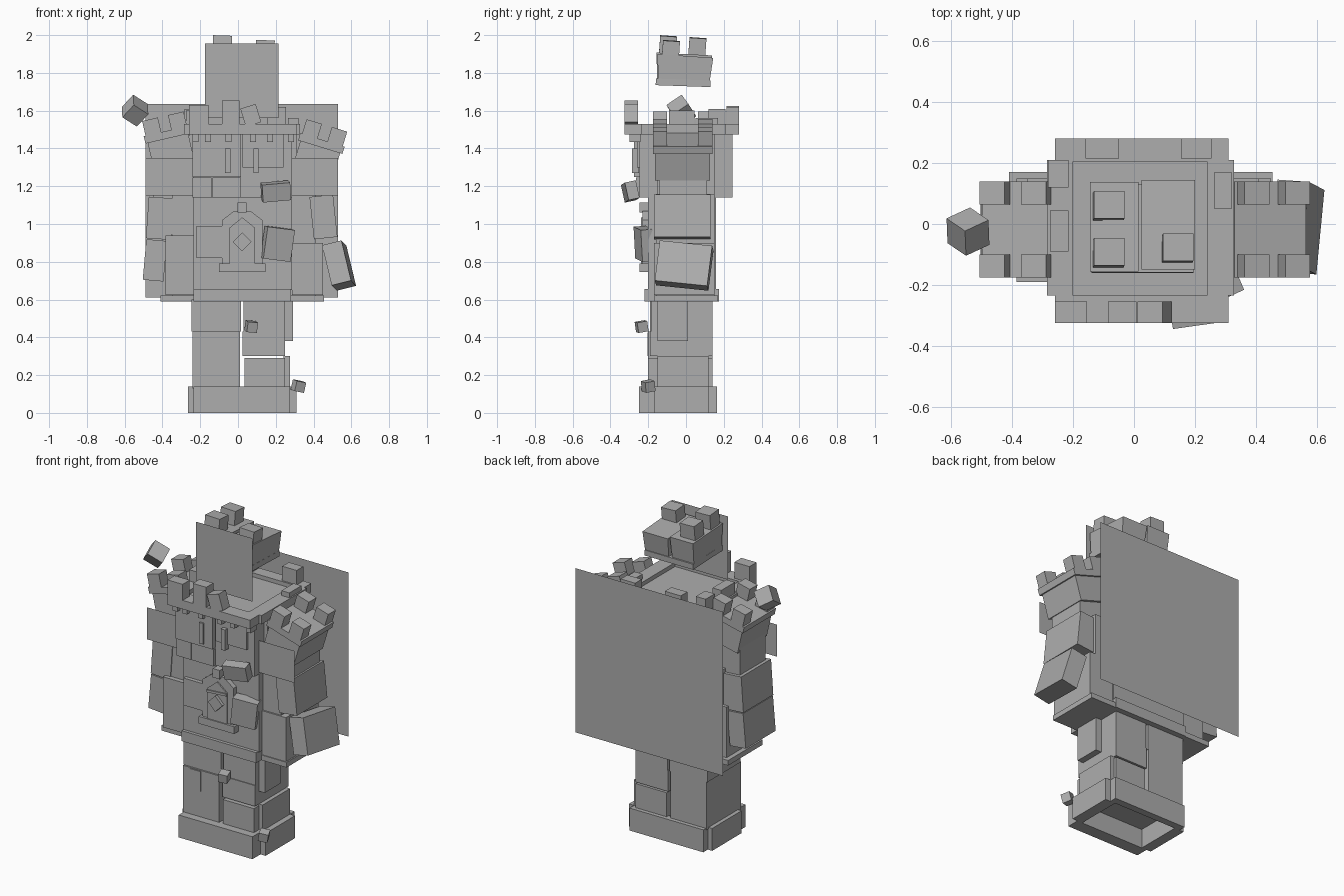
import bpy
from mathutils import Euler, Vector
from math import radians

old = bpy.data.objects.get("Cube")
if old:
    bpy.data.objects.remove(old, do_unlink=True)

stone = bpy.data.materials.new("grey_stone")
stone.use_nodes = True
GREY = (0.42, 0.42, 0.42, 1)
stone.diffuse_color = GREY
stone.node_tree.nodes["Principled BSDF"].inputs["Base Color"].default_value = GREY


def mesh(name, verts, faces):
    me = bpy.data.meshes.new(name)
    me.from_pydata([tuple(v) for v in verts], [], faces)
    me.materials.append(stone)
    ob = bpy.data.objects.new(name, me)
    bpy.context.collection.objects.link(ob)
    return ob


CUBE = [(0, 1, 3, 2), (4, 6, 7, 5), (0, 4, 5, 1), (2, 3, 7, 6), (0, 2, 6, 4), (1, 5, 7, 3)]


def block(name, x, y, z, rot=(0, 0, 0), taper=1.0):
    """Box from (low, high) ranges, turned in degrees about its middle."""
    c = Vector([sum(r) / 2 for r in (x, y, z)])
    h = [(r[1] - r[0]) / 2 for r in (x, y, z)]
    turn = Euler([radians(a) for a in rot]).to_matrix()
    verts = []
    for i in (-1, 1):
        for j in (-1, 1):
            for k in (-1, 1):
                s = taper if k < 0 else 1
                verts.append(c + turn @ Vector((i * h[0] * s, j * h[1] * s, k * h[2])))
    return mesh(name, verts, CUBE)


def cube(name, c, size, rot=(0, 0, 0)):
    return block(name, *[(v - size / 2, v + size / 2) for v in c], rot=rot)


def sheet(name, x, y, z):
    mesh(name, [(x[0], y, z[0]), (x[1], y, z[0]), (x[1], y, z[1]), (x[0], y, z[1])], [(0, 1, 2, 3)])


def prism(name, outline, y):
    """Front outline of (x, z) points, extruded along y."""
    n = len(outline)
    verts = [(px, d, pz) for d in y for px, pz in outline]
    faces = [tuple(range(n)), tuple(reversed(range(n, 2 * n)))]
    faces += [(i, i + n, (i + 1) % n + n, (i + 1) % n) for i in range(n)]
    mesh(name, verts, faces)


# Flat sheets
sheet("back_sheet", (-.49, .53), .335, (.61, 1.635))
sheet("head_sheet", (-.175, .215), -.165, (1.56, 1.955))
sheet("chest_sheet", (-.49, .53), -.2, (1.15, 1.35))

# Hollow plinth with stepped corners
block("plinth_front", (-.235, .275), (-.25, -.17), (0, .14))
block("plinth_back", (-.235, .275), (.12, .165), (0, .14))
block("plinth_right", (-.265, -.2), (-.17, .12), (0, .14))
block("plinth_left", (.24, .31), (-.17, .12), (0, .14))
block("plinth_cap", (-.235, .275), (-.18, .13), (.12, .135))

# Legs
block("right_leg_lower", (-.24, .01), (-.2, .14), (.13, .43))
block("right_leg_upper", (-.245, .015), (-.19, .14), (.43, .6))
block("right_leg_patch", (-.19, -.115), (-.205, -.18), (.3, .425))
block("left_leg_lower", (.035, .25), (-.2, .14), (.13, .29))
block("left_leg_middle", (.025, .25), (-.19, .14), (.3, .43))
block("left_leg_upper", (.03, .25), (-.185, .14), (.43, .6))
block("left_leg_side_block", (.24, .29), (-.15, .01), (.38, .6))
block("left_leg_foot_block", (.24, .275), (-.15, .12), (.13, .3))
cube("leg_chip", (.07, -.235, .457), .055, (10, 5, 15))
cube("foot_chip", (.32, -.2, .142), .055, (10, 10, 25))

# Belt
block("belt", (-.41, .455), (-.17, .17), (.59, .622))
block("belt_front", (-.235, .28), (-.22, .175), (.59, .655))

# Torso
block("lower_torso", (-.35, .41), (-.16, .15), (.62, 1.16))
block("lower_torso_core", (-.235, .285), (-.2, .16), (.65, 1.16))
block("right_hip_block", (-.385, -.22), (-.19, .15), (.625, .94))
block("left_hip_block", (.285, .45), (-.17, .15), (.625, .9))
block("belly_block", (-.22, -.085), (-.225, -.15), (.82, .99))
block("upper_torso", (-.235, .285), (-.245, .245), (1.14, 1.48))
block("chest_block", (-.24, .015), (-.275, -.2), (1.25, 1.48))
block("chest_block_left", (.025, .24), (-.26, -.2), (1.3, 1.48))
block("rib_block_outer", (-.24, -.14), (-.265, -.2), (1.14, 1.245))
block("rib_block_inner", (-.135, .015), (-.265, -.2), (1.14, 1.245))
block("flank_block_left", (.27, .31), (-.15, .15), (1.16, 1.48))
block("flank_block_right", (-.26, -.22), (-.15, .15), (1.16, 1.48))
for x in (-.055, .095):
    block("slit_frame", (x - .014, x + .014), (-.285, -.25), (1.27, 1.4))
for x in (-.225, -.16, -.05, .08, .17, .28):
    block("corbel", (x - .016, x + .016), (-.3, -.24), (1.435, 1.48))
block("loose_chest_block", (.125, .275), (-.325, -.265), (1.125, 1.22), (12, -5, 8))
block("loose_belly_block", (.135, .285), (-.255, -.19), (.81, .98), (5, 7, 15))

# Gate
prism("gate_frame", [(-.085, .79), (.13, .79), (.13, 1.02), (.065, 1.07), (-.02, 1.07), (-.085, 1.02)], (-.23, -.18))
prism("gate_door", [(-.045, .79), (.09, .79), (.09, .98), (.022, 1.035), (-.045, .98)], (-.238, -.22))
cube("gate_diamond", (.022, -.222, .905), .07, (0, 45, 0)).scale = (1, 1, 1)
block("gate_bar", (-.045, .09), (-.245, -.23), (.96, .975), (0, -4, 0))
block("gate_sill", (-.1, .145), (-.245, -.18), (.745, .79))
block("gate_keystone", (-.003, .045), (-.245, -.18), (1.06, 1.115))

# Battlement
block("roof", (-.235, .275), (-.235, .205), (1.47, 1.505))
for name, x, y in (("front", (-.26, .31), (-.325, -.235)), ("back", (-.26, .31), (.205, .28)),
                   ("right", (-.285, -.2), (-.235, .21)), ("left", (.24, .328), (-.235, .21))):
    block("parapet_" + name, x, y, (1.475, 1.53))
front, back = (-.325, -.255), (.215, .28)
for x, y, top, tilt in (((-.26, -.155), front, 1.63, 0), ((-.085, .008), front, 1.655, 0),
                        ((.025, .11), front, 1.625, -17), ((-.16, -.05), back, 1.625, 0),
                        ((.155, .255), back, 1.62, 0), ((-.283, -.215), (.12, .21), 1.61, 0),
                        ((-.275, -.215), (-.09, .045), 1.6, 0), ((.265, .32), (.05, .17), 1.56, 0)):
    block("merlon", x, y, (1.525, top), (0, tilt, 0))

# Shoulders with caps and merlons, tilting down outwards
for side, name, cx, cz, tilt in ((-1, "right", -.355, 1.385, -13), (1, "left", .415, 1.34, 17)):
    rot = (0, tilt, 0)
    turn = Euler((0, radians(tilt), 0)).to_matrix()

    def part(label, off, size):
        c = Vector((cx, -.018, cz)) + turn @ Vector(off)
        block(name + label, *[(c[i] - size[i] / 2, c[i] + size[i] / 2) for i in range(3)], rot=rot)

    part("_shoulder", (0, 0, 0), (.22, .29, .16))
    part("_shoulder_cap", (0, 0, .09), (.245, .315, .04))
    for dx in (-.07, .07):
        for dy in (-.12, .12):
            part("_shoulder_merlon", (dx, dy, .145), (.085, .075, .09))

# Arms
block("right_upper_arm", (-.45, -.24), (-.14, .11), (1.1, 1.32))
block("left_upper_arm", (.29, .49), (-.14, .11), (1.14, 1.3))
block("right_arm_block", (-.48, -.345), (-.165, .13), (.92, 1.14), (0, 4, 0))
block("left_arm_block", (.39, .515), (-.17, .13), (.925, 1.15), (0, -6, 0))
block("right_hand", (-.495, -.385), (-.165, .13), (.7, .915), (0, 5, 0))
block("left_hand", (.482, .588), (-.15, .13), (.67, .89), (-6, -14, -4))
cube("floating_stone", (-.545, -.025, 1.6), .098, (40, 30, 25))

# Floating head
block("jaw", (-.14, .195), (-.16, .13), (1.73, 1.765), (-2, 0, 0))
block("head_right", (-.145, .015), (-.16, .135), (1.76, 1.9), (-3, 0, 0), .93)
block("head_left", (.025, .2), (-.155, .14), (1.76, 1.89), (-4, 0, 0), .93)
for x, y, top in ((-.083, .06, 1.985), (-.083, -.095, 1.995), (.143, -.08, 1.97)):
    block("head_merlon", (x - .05, x + .05), (y - .045, y + .045), (top - .1, top), (-4, 2, 0))
